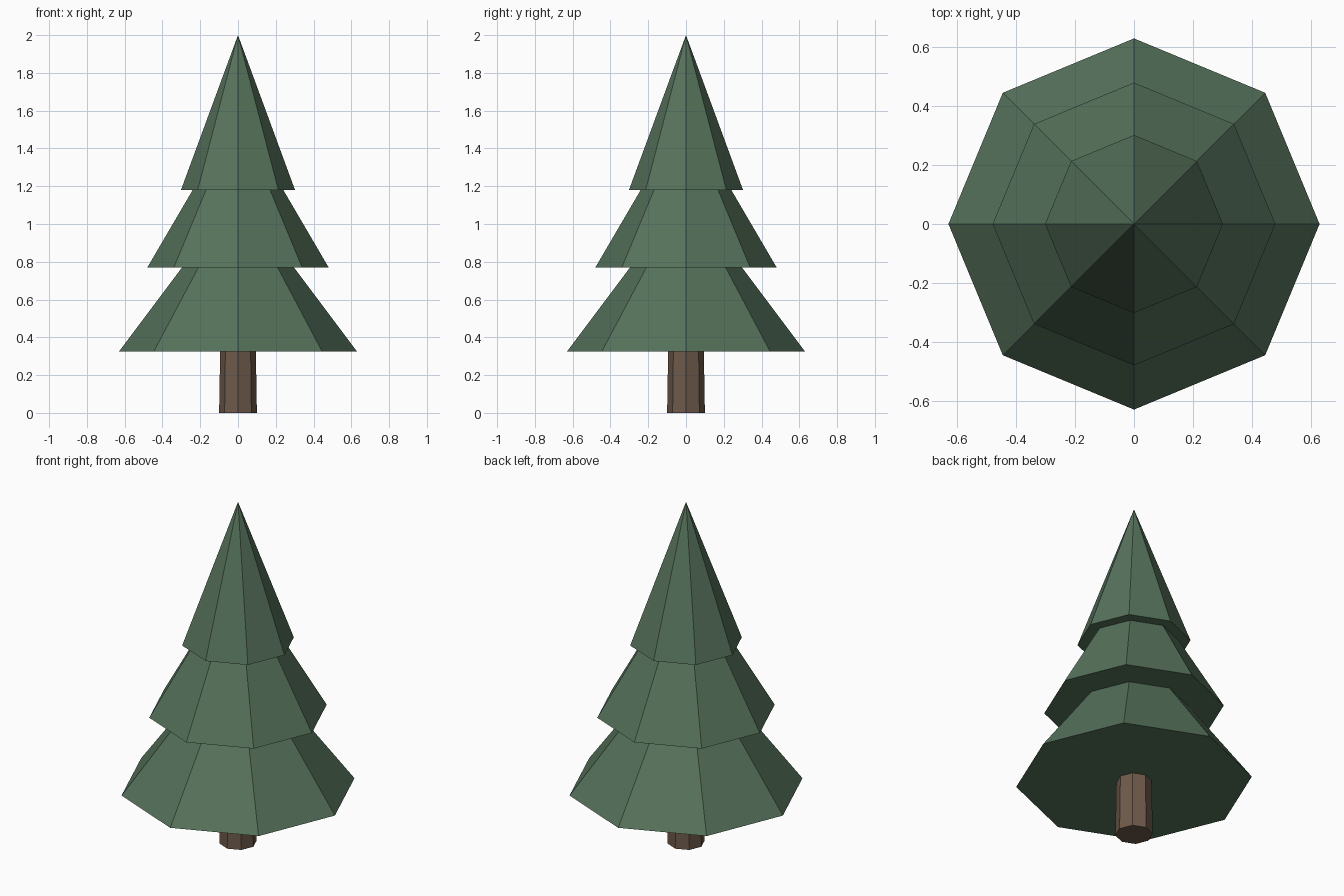
import bpy
import math

if "Cube" in bpy.data.objects:
    bpy.data.objects.remove(bpy.data.objects["Cube"])


def material(name, rgb):
    m = bpy.data.materials.new(name)
    m.diffuse_color = (*rgb, 1.0)
    m.use_nodes = True
    m.node_tree.nodes["Principled BSDF"].inputs["Base Color"].default_value = m.diffuse_color
    return m


def octagon_cone(name, r_bottom, r_top, z_bottom, z_top, mat):
    """Flat-shaded eight-sided cone with corners on the x and y axes."""
    bpy.ops.mesh.primitive_cone_add(
        vertices=8, radius1=r_bottom, radius2=r_top, depth=z_top - z_bottom,
        location=(0, 0, (z_bottom + z_top) / 2))
    ob = bpy.context.object
    ob.name = name
    ob.data.materials.append(mat)
    return ob


green = material("pine green", (0.093, 0.168, 0.105))
brown = material("bark brown", (0.156, 0.102, 0.069))

# Trunk, slightly tapered and ending just inside the lowest branches
octagon_cone("trunk", 0.10, 0.094, 0.0, 0.36, brown)

# Three overlapping tiers of branches: radius, base height, tip height
tiers = {
    "lower_branches": (0.63, 0.325, 1.165),
    "middle_branches": (0.48, 0.77, 1.59),
    "top_branches": (0.302, 1.18, 2.0),
}
for name, (radius, base, tip) in tiers.items():
    octagon_cone(name, radius, 0.0, base, tip, green)
